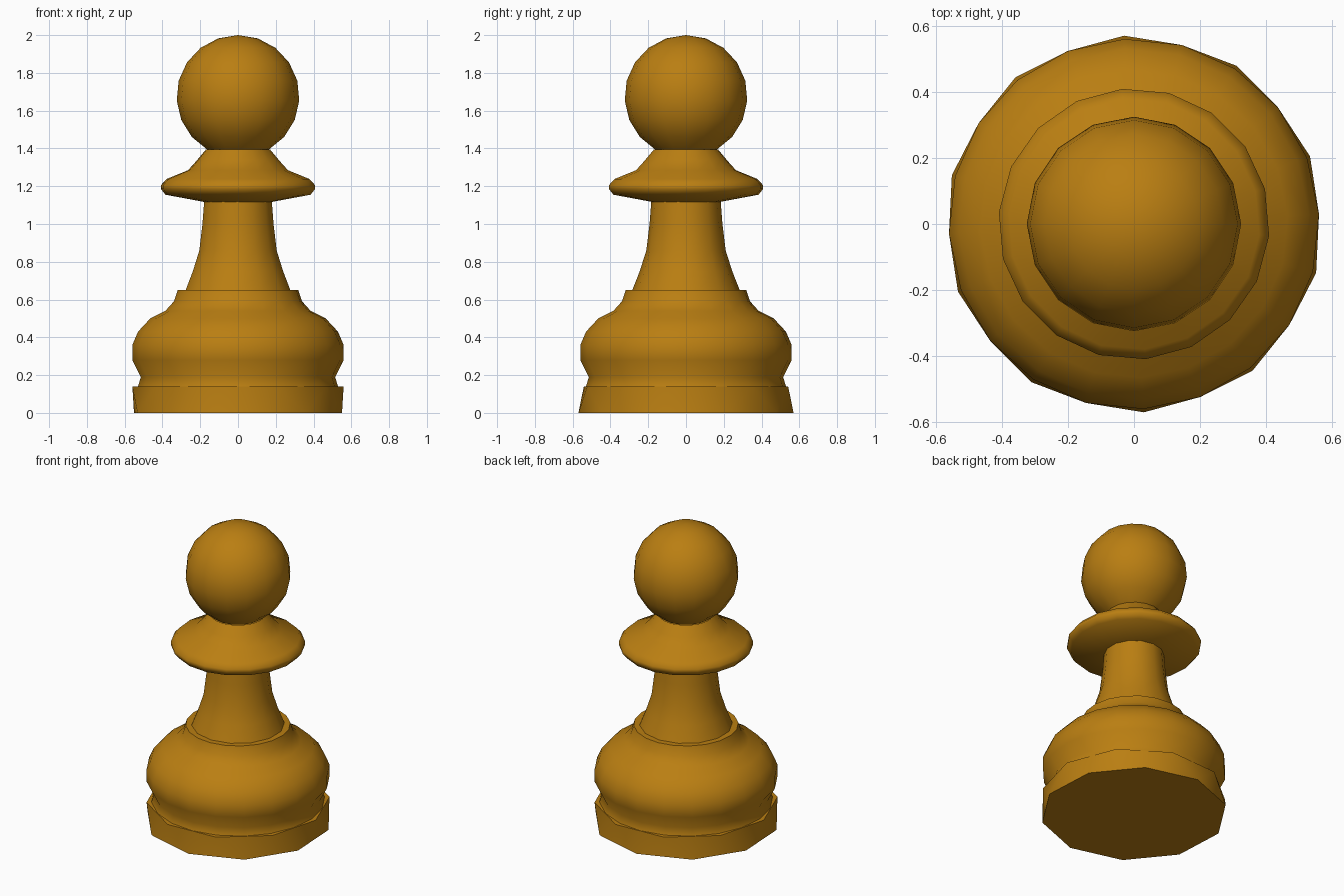
import bpy, bmesh, math

if "Cube" in bpy.data.objects:
    bpy.data.objects.remove(bpy.data.objects["Cube"])

wood = bpy.data.materials.new("golden brown")
wood.diffuse_color = (0.49, 0.21, 0.006, 1)
wood.use_nodes = True
wood.node_tree.nodes["Principled BSDF"].inputs["Base Color"].default_value = wood.diffuse_color


def lathe(name, profile, sides, phase=0.0, twists=None, angle=40):
    """Spin (radius, z) points round z; radius 0 closes to a tip."""
    bm = bmesh.new()
    rings = []
    for i, (r, z) in enumerate(profile):
        a0 = math.radians(phase + (twists[i] if twists else 0))
        if r == 0:
            rings.append([bm.verts.new((0, 0, z))] * sides)
        else:
            rings.append([bm.verts.new((r * math.cos(a0 + math.tau * k / sides),
                                        r * math.sin(a0 + math.tau * k / sides), z))
                          for k in range(sides)])
    for lo, hi in zip(rings, rings[1:]):
        for k in range(sides):
            n = (k + 1) % sides
            quad = list(dict.fromkeys((lo[k], lo[n], hi[n], hi[k])))
            if twists and len(quad) == 4:
                # split into triangles so twisted bands stay crisp
                bm.faces.new((lo[k], lo[n], hi[k]))
                bm.faces.new((lo[n], hi[n], hi[k]))
            else:
                bm.faces.new(quad)
    me = bpy.data.meshes.new(name)
    bm.to_mesh(me)
    bm.free()
    me.materials.append(wood)
    ob = bpy.data.objects.new(name, me)
    bpy.context.collection.objects.link(ob)
    bpy.ops.object.select_all(action='DESELECT')
    ob.select_set(True)
    bpy.context.view_layer.objects.active = ob
    bpy.ops.object.shade_smooth_by_angle(angle=math.radians(angle))
    return ob


# Ten-sided foot, its top ring turned half a step
lathe("foot", [(0, 0), (0.57, 0), (0.56, 0.14), (0.50, 0.14)], 10, -87, [0, 0, 18, 18])

# Bulging body with groove and stepped top
lathe("body", [(0.53, 0.14), (0.515, 0.19), (0.56, 0.28), (0.56, 0.36), (0.53, 0.43),
               (0.465, 0.50), (0.385, 0.54), (0.34, 0.59), (0.32, 0.65), (0.26, 0.65)],
      20, -87, angle=50)

# Tapered stem
lathe("stem", [(0.285, 0.648), (0.245, 0.75), (0.21, 0.86), (0.193, 1.0), (0.183, 1.13)], 14, -90)

# Collar and neck
lathe("collar", [(0.17, 1.115), (0.385, 1.155), (0.41, 1.185), (0.41, 1.205), (0.38, 1.238),
                 (0.265, 1.285), (0.22, 1.335), (0.17, 1.395)], 18, -85, angle=50)

# Ball head
cz, rad = 1.675, 0.325
start = math.radians(-60)
ball = [(rad * math.cos(t), cz + rad * math.sin(t))
        for t in (start + (math.pi / 2 - start) * i / 8 for i in range(8))]
lathe("head", ball + [(0, 2.0)], 16, -90, angle=60)
